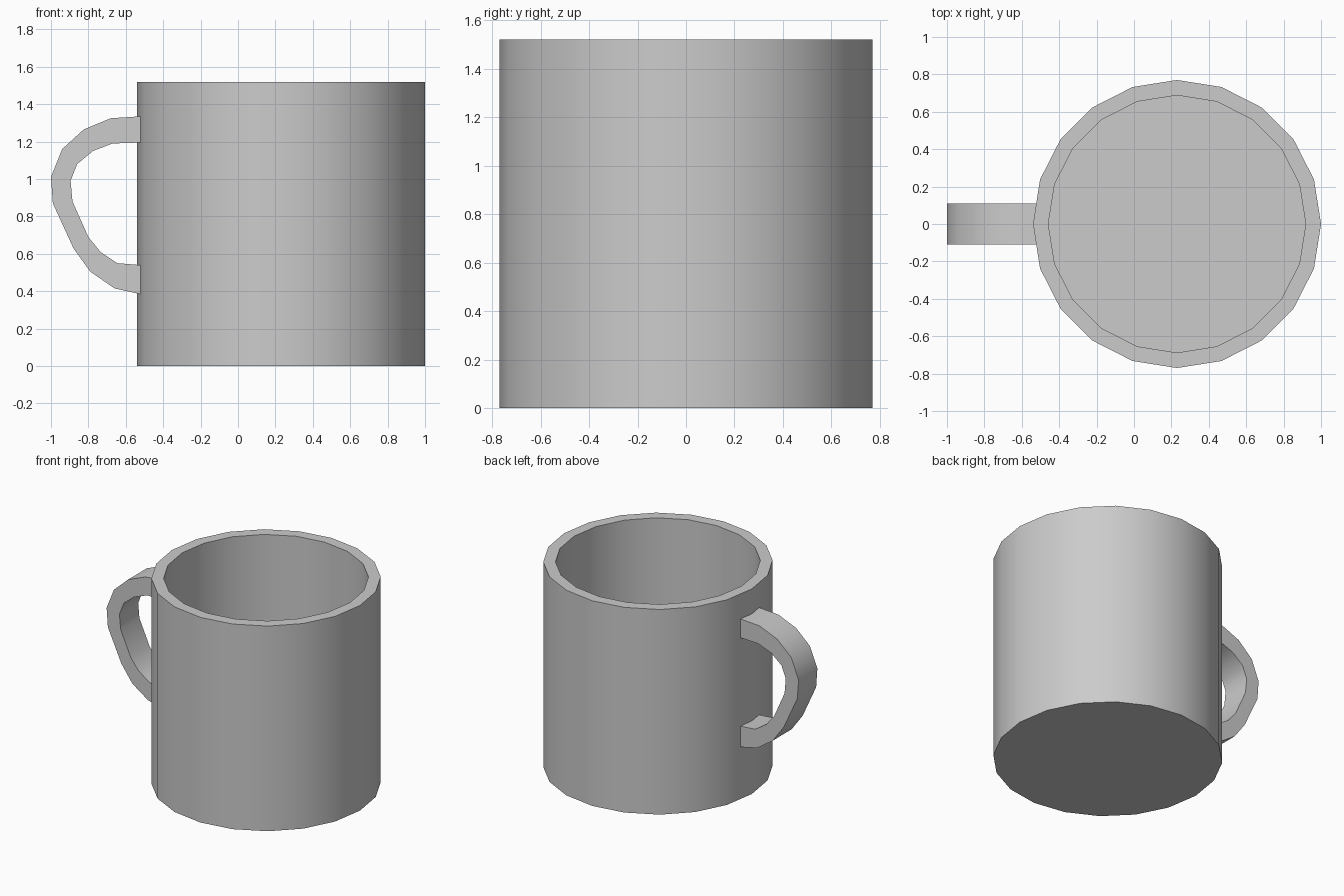
import bpy, bmesh, math

if "Cube" in bpy.data.objects:
    bpy.data.objects.remove(bpy.data.objects["Cube"])

CX, SIDES, HEIGHT = 0.23, 20, 1.52
R_OUT, R_IN, FLOOR = 0.77, 0.688, 0.08
HALF_W = 0.11


def make_object(name, bm):
    bmesh.ops.recalc_face_normals(bm, faces=bm.faces[:])
    mesh = bpy.data.meshes.new(name)
    bm.to_mesh(mesh)
    bm.free()
    obj = bpy.data.objects.new(name, mesh)
    bpy.context.collection.objects.link(obj)
    bpy.ops.object.select_all(action='DESELECT')
    obj.select_set(True)
    bpy.context.view_layer.objects.active = obj
    bpy.ops.object.shade_smooth_by_angle(angle=math.radians(40))
    return obj


def bridge(bm, a, b):
    n = len(a)
    for i in range(n):
        j = (i + 1) % n
        bm.faces.new((a[i], a[j], b[j], b[i]))


# Cup: stacked rings from the underside, over the rim, to the inner floor
bm = bmesh.new()
rings = []
for r, z in [(R_OUT, 0), (R_OUT, HEIGHT), (R_IN, HEIGHT), (R_IN, FLOOR)]:
    angles = [math.tau * i / SIDES for i in range(SIDES)]
    rings.append([bm.verts.new((CX + r * math.cos(a), r * math.sin(a), z))
                  for a in angles])
for a, b in zip(rings, rings[1:]):
    bridge(bm, a, b)
bm.faces.new(rings[0])
bm.faces.new(rings[-1])
make_object("mug_body", bm)

# Handle: outer and inner outlines (x, z), given width along y
outer = [(-0.522, 1.335), (-0.68, 1.325), (-0.825, 1.265), (-0.94, 1.16), (-1.0, 1.01),
         (-0.99, 0.87), (-0.88, 0.63), (-0.79, 0.505), (-0.66, 0.415), (-0.522, 0.385)]
inner = [(-0.522, 1.195), (-0.67, 1.19), (-0.775, 1.15), (-0.86, 1.08), (-0.895, 0.99),
         (-0.885, 0.88), (-0.80, 0.69), (-0.735, 0.61), (-0.645, 0.55), (-0.522, 0.54)]
bm = bmesh.new()
sections = [[bm.verts.new((x, y, z)) for (x, z), y in
             ((o, -HALF_W), (o, HALF_W), (i, HALF_W), (i, -HALF_W))]
            for o, i in zip(outer, inner)]
for a, b in zip(sections, sections[1:]):
    bridge(bm, a, b)
bm.faces.new(sections[0])
bm.faces.new(sections[-1])
make_object("handle", bm)
